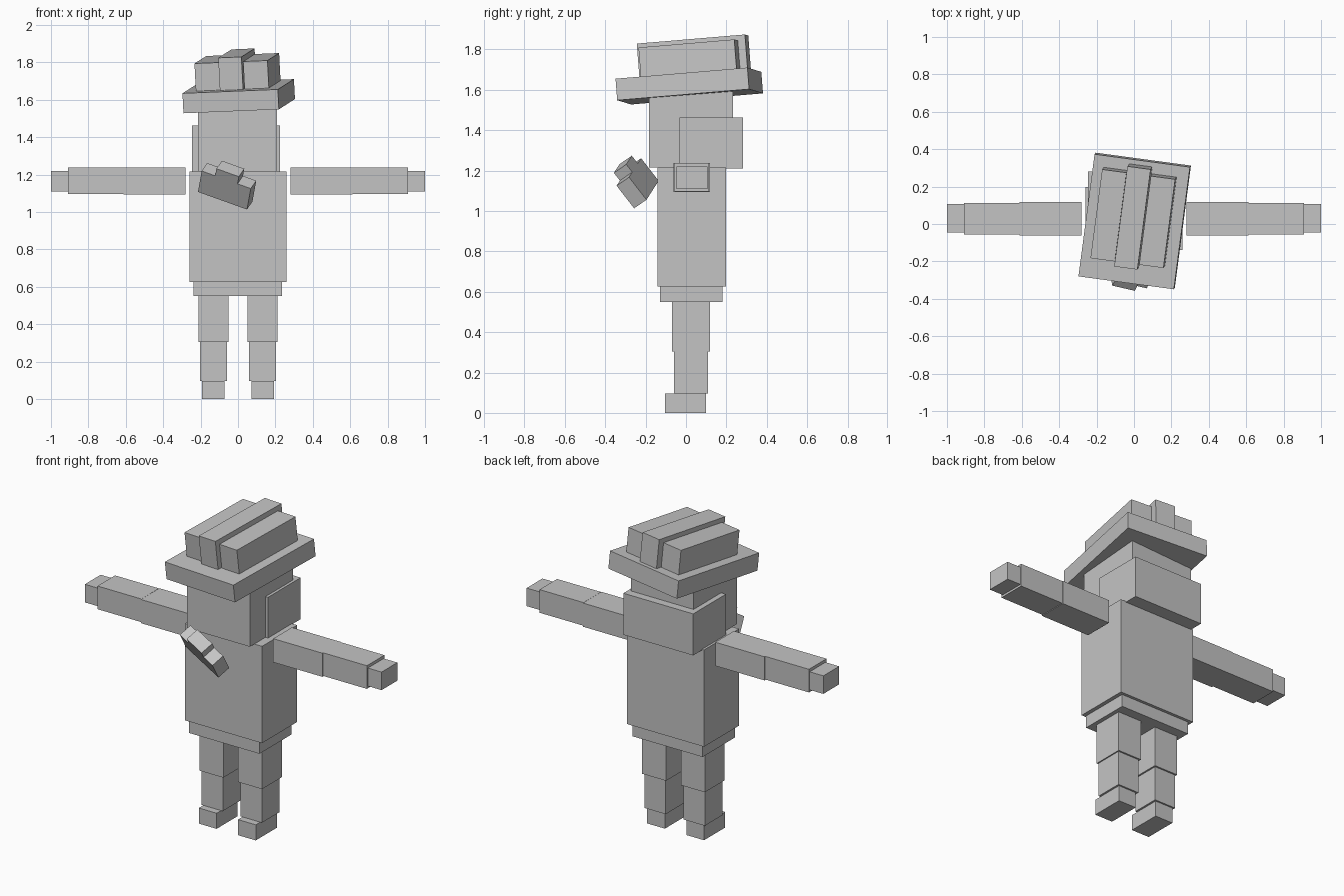
import bpy
import bmesh
from mathutils import Vector, Matrix

cube = bpy.data.objects.get("Cube")
if cube:
    bpy.data.objects.remove(cube, do_unlink=True)

grey = bpy.data.materials.new("plain grey")
grey.use_nodes = True
colour = (0.55, 0.55, 0.55, 1.0)
grey.diffuse_color = colour
grey.node_tree.nodes["Principled BSDF"].inputs["Base Color"].default_value = colour


def frame(origin, along, across):
    """Right-handed frame from an origin and two near-perpendicular directions."""
    u = Vector(along).normalized()
    w = u.cross(Vector(across)).normalized()
    v = w.cross(u)
    m = Matrix((u, v, w)).transposed().to_4x4()
    m.translation = Vector(origin)
    return m


def box(name, x, y, z, matrix=Matrix()):
    """Flat-sided box spanning the given ranges."""
    size = [b - a for a, b in (x, y, z)]
    centre = [(a + b) / 2 for a, b in (x, y, z)]
    bm = bmesh.new()
    bmesh.ops.create_cube(bm, size=1)
    bmesh.ops.scale(bm, vec=size, verts=bm.verts)
    bmesh.ops.translate(bm, vec=centre, verts=bm.verts)
    mesh = bpy.data.meshes.new(name)
    bm.to_mesh(mesh)
    bm.free()
    mesh.materials.append(grey)
    ob = bpy.data.objects.new(name, mesh)
    ob.matrix_world = matrix
    bpy.context.collection.objects.link(ob)
    return ob


# Body and head
box("hips", (-0.238, 0.236), (-0.13, 0.18), (0.55, 0.63))
box("torso", (-0.26, 0.26), (-0.14, 0.198), (0.625, 1.215))
box("head", (-0.214, 0.208), (-0.183, 0.233), (1.215, 1.60))
box("back_hair", (-0.246, 0.225), (-0.033, 0.282), (1.21, 1.463))

# Limbs, mirrored left and right
limbs = {
    "upper_leg": ((0.05, 0.211), (-0.07, 0.12), (0.305, 0.55)),
    "lower_leg": ((0.06, 0.204), (-0.06, 0.11), (0.095, 0.305)),
    "foot": ((0.072, 0.192), (-0.103, 0.1), (0.0, 0.095)),
    "upper_arm": ((0.28, 0.612), (-0.061, 0.118), (1.093, 1.237)),
    "forearm": ((0.612, 0.908), (-0.056, 0.113), (1.097, 1.238)),
    "hand": ((0.908, 1.0), (-0.046, 0.106), (1.11, 1.22)),
}
for name, (x, y, z) in limbs.items():
    box("left_" + name, x, y, z)
    box("right_" + name, (-x[1], -x[0]), y, z)

# Tilted hat: brim with three crown strips, the middle one taller
hat = frame((-0.297, -0.28, 1.634), (0.51, -0.069, 0.021), (0.085, 0.653, 0.055))
box("hat_brim", (0, 0.515), (0, 0.661), (-0.107, 0), hat)
box("hat_crown_right", (0.057, 0.188), (0.118, 0.598), (-0.02, 0.148), hat)
box("hat_crown_middle", (0.19, 0.315), (0.093, 0.635), (-0.02, 0.175), hat)
box("hat_crown_left", (0.32, 0.451), (0.118, 0.598), (-0.02, 0.148), hat)

# Tilted chin piece with a raised centre block
chin = frame((0.048, -0.257, 1.013), (0.262, -0.06, -0.094), (0.027, -0.09, 0.112))
box("chin_bar", (-0.285, 0), (0, 0.143), (-0.08, 0), chin)
box("chin_block", (-0.207, -0.077), (0.143, 0.192), (-0.08, 0), chin)
